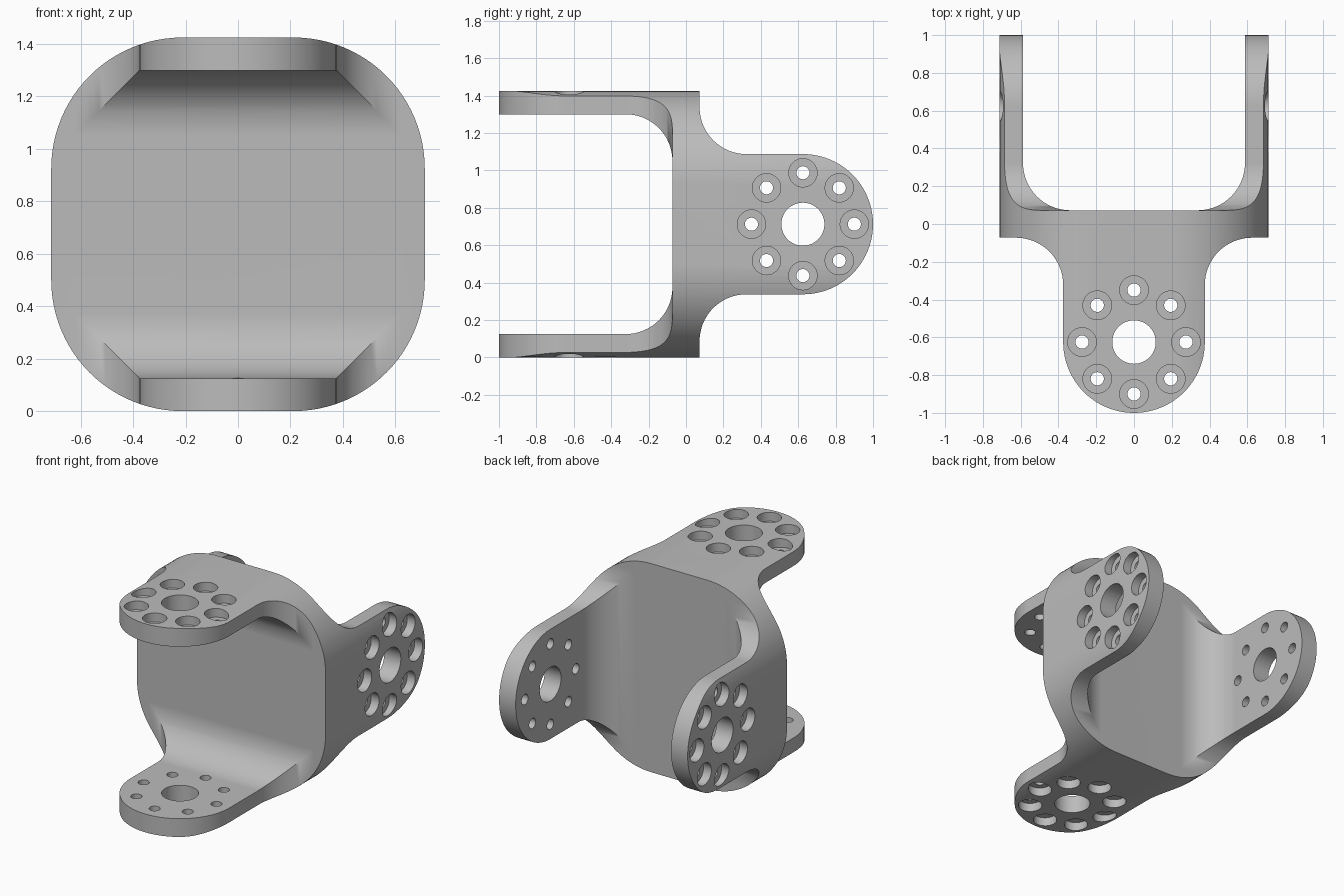
import bpy, bmesh
from math import pi, cos, sin, radians
from mathutils import Matrix, Vector

HALF = 0.7125      # half of the square plate
CORNER = 0.5       # plate corner radius
PLATE = 0.0725     # half plate thickness
WALL = 0.125       # arm thickness
ARM = 0.375        # half arm width
FILLET = 0.25
HUB = -0.625       # distance of the hole pattern from the plate centre

cube = bpy.data.objects.get("Cube")
if cube:
    bpy.data.objects.remove(cube, do_unlink=True)

grey = bpy.data.materials.new("grey metal")
grey.use_nodes = True
grey.diffuse_color = (0.5, 0.5, 0.5, 1)
grey.node_tree.nodes["Principled BSDF"].inputs["Base Color"].default_value = (0.5, 0.5, 0.5, 1)


def arc(cx, cy, r, start, end, steps=16):
    angles = [radians(start + (end - start) * i / steps) for i in range(steps + 1)]
    return [(cx + r * cos(a), cy + r * sin(a)) for a in angles]


def add_object(name, bm):
    bmesh.ops.recalc_face_normals(bm, faces=bm.faces)
    mesh = bpy.data.meshes.new(name)
    bm.to_mesh(mesh)
    bm.free()
    mesh.materials.append(grey)
    obj = bpy.data.objects.new(name, mesh)
    bpy.context.collection.objects.link(obj)
    return obj


def prism(name, points, place, depth):
    """Extrude a closed outline; place maps (u, v, w) to x, y, z."""
    bm = bmesh.new()
    face = bm.faces.new([bm.verts.new(place(u, v, -2)) for u, v in points])
    top = bmesh.ops.extrude_face_region(bm, geom=[face])["geom"]
    verts = [e for e in top if isinstance(e, bmesh.types.BMVert)]
    bmesh.ops.translate(bm, verts=verts, vec=Vector(place(0, 0, depth)))
    return add_object(name, bm)


def combine(target, cutter, operation):
    mod = target.modifiers.new("cut", "BOOLEAN")
    mod.operation, mod.solver, mod.object = operation, "EXACT", cutter
    graph = bpy.context.evaluated_depsgraph_get()
    mesh = bpy.data.meshes.new_from_object(target.evaluated_get(graph))
    target.modifiers.clear()
    target.data = mesh
    bpy.data.objects.remove(cutter, do_unlink=True)


# Channel section (y, z): two walls joined by the plate with rounded inner corners
inner = HALF - WALL
lower = [(-1.2, -inner)] + arc(-PLATE - FILLET, -inner + FILLET, FILLET, -90, 0)
upper = [(y, -z) for y, z in reversed(lower)]
section = lower + upper + [(-1.2, 1), (0, 1), (0, -1), (-1.2, -1)]
bracket = prism("bracket", section, lambda u, v, w: (w, u, v), 4)

# Arm outline (x, y): round end flaring into the plate
flare = [(1, 0.3), (1, -PLATE)] + arc(ARM + FILLET, -PLATE - FILLET, FILLET, 90, 180)
outline = flare + arc(0, HUB, ARM, 0, -180, 48) + [(-x, y) for x, y in reversed(flare)]
combine(bracket, prism("arm_outline", outline, lambda u, v, w: (u, v, w), 4), "INTERSECT")

# Rounded square seen from the front (x, z)
c = HALF - CORNER
square = []
for i, (sx, sz) in enumerate([(1, 1), (-1, 1), (-1, -1), (1, -1)]):
    square += arc(sx * c, sz * c, CORNER, 90 * i, 90 * i + 90, 24)
combine(bracket, prism("plate_outline", square, lambda u, v, w: (u, w, v), 4), "INTERSECT")


def add_lathe(bm, x, y, profile, segments=32):
    """Spin an (r, z) profile around a vertical axis."""
    verts = [bm.verts.new((x + r, y, z)) for r, z in profile]
    edges = [bm.edges.new(pair) for pair in zip(verts, verts[1:])]
    bmesh.ops.spin(bm, geom=verts + edges, cent=(x, y, 0), axis=(0, 0, 1),
                   angle=2 * pi, steps=segments, use_merge=False)


# Centre bore and eight counterbored screw holes
seat = HALF - 0.06
screw = [(0, -1), (0.076, -1), (0.076, -seat), (0.035, -seat),
         (0.035, seat), (0.076, seat), (0.076, 1), (0, 1)]
bm = bmesh.new()
add_lathe(bm, 0, HUB, [(0, -1), (0.115, -1), (0.115, 1), (0, 1)], 48)
for i in range(8):
    a = i * pi / 4
    add_lathe(bm, 0.275 * cos(a), HUB + 0.275 * sin(a), screw)
bmesh.ops.remove_doubles(bm, verts=bm.verts, dist=0.0001)
combine(bracket, add_object("hole_cutter", bm), "DIFFERENCE")

# Open the half at its middle, add the turned copy behind it and weld the two
bm = bmesh.new()
bm.from_mesh(bracket.data)
middle = [f for f in bm.faces if all(abs(v.co.y) < 0.0001 for v in f.verts)]
bmesh.ops.delete(bm, geom=middle, context="FACES")
copy = bmesh.ops.duplicate(bm, geom=bm.verts[:] + bm.edges[:] + bm.faces[:])["geom"]
turn = Matrix(((0, 0, 1), (0, -1, 0), (1, 0, 0))).to_4x4()
bmesh.ops.transform(bm, matrix=turn, verts=[e for e in copy if isinstance(e, bmesh.types.BMVert)])
bmesh.ops.remove_doubles(bm, verts=bm.verts, dist=0.0003)
bmesh.ops.translate(bm, verts=bm.verts, vec=(0, 0, HALF))
bmesh.ops.recalc_face_normals(bm, faces=bm.faces)
bm.to_mesh(bracket.data)
bm.free()

# Smooth curves with crisp edges
bpy.ops.object.select_all(action="DESELECT")
bracket.select_set(True)
bpy.context.view_layer.objects.active = bracket
bpy.ops.object.shade_smooth_by_angle(angle=radians(30))
weighted = bracket.modifiers.new("weighted_normals", "WEIGHTED_NORMAL")
weighted.keep_sharp = True
